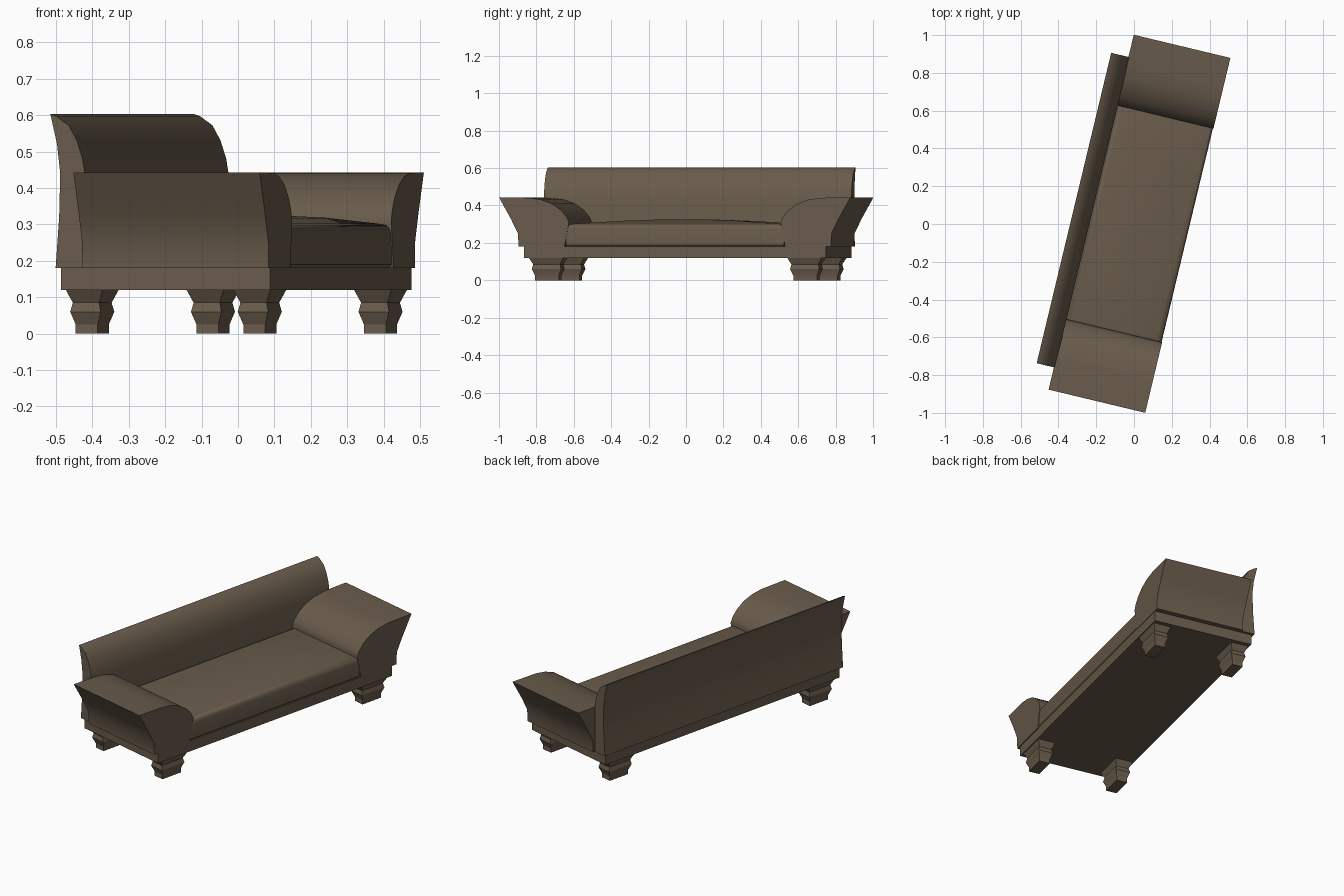
import bpy, bmesh, math
from mathutils import Matrix, Vector

if "Cube" in bpy.data.objects:
    bpy.data.objects.remove(bpy.data.objects["Cube"])

# Local frame: x = depth (front is +x), y = length; whole sofa is turned about z
TURN = Matrix.Rotation(math.radians(-13.5), 4, 'Z') @ Matrix.Translation((0, 0.008, 0))

mat = bpy.data.materials.new("brown_fabric")
mat.diffuse_color = (0.14, 0.105, 0.07, 1)
mat.use_nodes = True
mat.node_tree.nodes["Principled BSDF"].inputs["Base Color"].default_value = mat.diffuse_color


def skin(name, rings, angle=35):
    """Join equal-length rings of points into a closed solid."""
    bm = bmesh.new()
    loops = [[bm.verts.new(TURN @ Vector(p)) for p in r] for r in rings]
    n = len(loops[0])
    for a, b in zip(loops, loops[1:]):
        for i in range(n):
            j = (i + 1) % n
            bm.faces.new((a[i], a[j], b[j], b[i]))
    bm.faces.new(loops[0])
    bm.faces.new(loops[-1])
    bmesh.ops.recalc_face_normals(bm, faces=bm.faces)
    me = bpy.data.meshes.new(name)
    bm.to_mesh(me)
    bm.free()
    me.materials.append(mat)
    ob = bpy.data.objects.new(name, me)
    bpy.context.collection.objects.link(ob)
    bpy.ops.object.select_all(action='DESELECT')
    ob.select_set(True)
    bpy.context.view_layer.objects.active = ob
    bpy.ops.object.shade_smooth_by_angle(angle=math.radians(angle))
    return ob


def rect(cx, cy, hx, hy, z):
    return [(cx - hx, cy - hy, z), (cx + hx, cy - hy, z),
            (cx + hx, cy + hy, z), (cx - hx, cy + hy, z)]


# Base frame
skin("base_frame", [rect(-0.007, 0, 0.295, 0.83, z) for z in (0.12, 0.182)])

# Seat cushion with rounded edges and a slightly crowned top
cushion = [(0.18, 0.008), (0.19, 0.0), (0.275, 0.0), (0.290, 0.004),
           (0.298, 0.013), (0.302, 0.03)]
rings = [rect(0.028, 0, 0.26 - i, 0.60 - i, z) for z, i in cushion]
rings += [rect(0.02, 0, 0.15, 0.32, 0.318), rect(0.02, 0, 0.05, 0.10, 0.326)]
skin("seat_cushion", rings)

# Backrest: outward-rolled profile (x, z) run along the length
back = [(-0.314, 0.18), (-0.304, 0.32), (-0.301, 0.44), (-0.310, 0.52),
        (-0.329, 0.603), (-0.312, 0.597), (-0.277, 0.572), (-0.254, 0.53),
        (-0.238, 0.48), (-0.230, 0.43), (-0.230, 0.18)]
skin("backrest", [[(x, y, z) for x, z in back] for y in (-0.845, 0.845)])

# Flared arms: profile (y, z) run along the depth, mirrored
arm = [(0.859, 0.18), (0.862, 0.25), (0.902, 0.33), (0.966, 0.443),
       (0.80, 0.441), (0.735, 0.431), (0.675, 0.41), (0.625, 0.375),
       (0.595, 0.34), (0.582, 0.31), (0.607, 0.18)]
for side, s in (("left", -1), ("right", 1)):
    skin(side + "_arm", [[(x, s * y, z) for y, z in arm] for x in (-0.235, 0.291)])

# Turned-looking stepped legs with rectangular section
leg = [(0.0, 0.031, 0.065), (0.025, 0.031, 0.065), (0.06, 0.043, 0.080),
       (0.085, 0.037, 0.074), (0.122, 0.053, 0.095)]
for depth, cx in (("back", -0.243), ("front", 0.230)):
    for side, s in (("left", -1), ("right", 1)):
        skin(f"{depth}_{side}_leg",
             [rect(cx, s * 0.71, hx, hy, z) for z, hx, hy in leg], 20)
